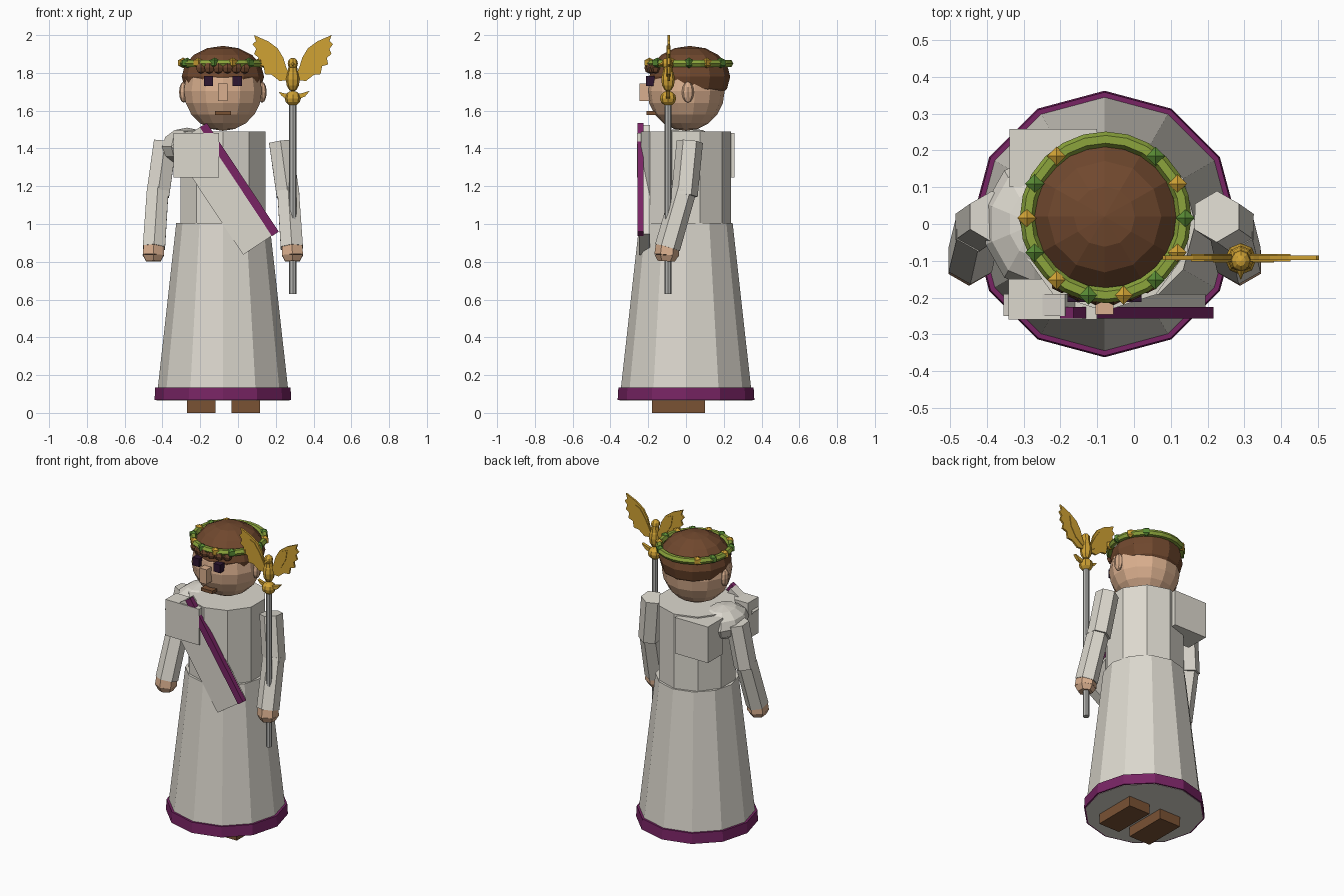
import bpy, bmesh, math
from mathutils import Vector, Matrix

if "Cube" in bpy.data.objects:
    bpy.data.objects.remove(bpy.data.objects["Cube"])

CX = -0.08  # body axis


def mat(name, r, g, b):
    lin = lambda c: ((c / 255 + 0.055) / 1.055) ** 2.4
    m = bpy.data.materials.new(name)
    m.diffuse_color = (lin(r), lin(g), lin(b), 1)
    m.use_nodes = True
    m.node_tree.nodes["Principled BSDF"].inputs["Base Color"].default_value = m.diffuse_color
    return m


CLOTH = mat("cloth_white", 220, 216, 206)
PURPLE = mat("trim_purple", 120, 36, 100)
SKIN = mat("skin", 218, 175, 142)
HAIR = mat("hair_brown", 112, 72, 46)
SHOE = mat("leather_brown", 122, 82, 52)
GOLD = mat("gold", 208, 162, 52)
VINE = mat("vine_green", 140, 165, 60)
LEAF = mat("leaf_green", 88, 138, 52)
EYE = mat("eye_dark", 45, 22, 48)
STEEL = mat("staff_grey", 178, 178, 175)


def finish(name, bm, material):
    bmesh.ops.recalc_face_normals(bm, faces=bm.faces)
    me = bpy.data.meshes.new(name)
    bm.to_mesh(me)
    bm.free()
    me.materials.append(material)
    ob = bpy.data.objects.new(name, me)
    bpy.context.collection.objects.link(ob)
    return ob


def tube(name, low, high, r1, r2, sides, material):
    low, high = Vector(low), Vector(high)
    d = high - low
    rot = Vector((0, 0, 1)).rotation_difference(d).to_matrix().to_4x4()
    bm = bmesh.new()
    bmesh.ops.create_cone(bm, cap_ends=True, segments=sides, radius1=r1, radius2=r2,
                          depth=d.length, matrix=Matrix.Translation((low + high) / 2) @ rot)
    return finish(name, bm, material)


def box(name, lo, hi, material, tilt=0):
    lo, hi = Vector(lo), Vector(hi)
    bm = bmesh.new()
    bmesh.ops.create_cube(bm, size=1, matrix=Matrix.Translation((lo + hi) / 2)
                          @ Matrix.Rotation(tilt, 4, 'Y') @ Matrix.Diagonal((*(hi - lo), 1)))
    return finish(name, bm, material)


def ball(name, c, r, seg, rings, material, cut=None):
    bm = bmesh.new()
    bmesh.ops.create_uvsphere(bm, u_segments=seg, v_segments=rings, radius=1,
                              matrix=Matrix.Translation(c) @ Matrix.Diagonal((*r, 1)))
    if cut:  # keep what lies on the normal's side of the plane
        bmesh.ops.bisect_plane(bm, geom=bm.verts[:] + bm.edges[:] + bm.faces[:],
                               plane_co=cut[0], plane_no=cut[1], clear_inner=True)
        bmesh.ops.holes_fill(bm, edges=[e for e in bm.edges if e.is_boundary])
    return finish(name, bm, material)


def plate(name, pts, y, thick, material):
    bm = bmesh.new()
    f = bm.faces.new([bm.verts.new((x, y - thick / 2, z)) for x, z in pts])
    ext = bmesh.ops.extrude_face_region(bm, geom=[f])
    bmesh.ops.translate(bm, vec=(0, thick, 0),
                        verts=[v for v in ext["geom"] if isinstance(v, bmesh.types.BMVert)])
    return finish(name, bm, material)


# Robe: skirt, hem band, torso
tube("skirt", (CX, 0, 0.065), (CX, 0, 1.005), 0.352, 0.247, 12, CLOTH)
tube("hem_band", (CX, 0, 0.067), (CX, 0, 0.135), 0.362, 0.358, 12, PURPLE)
tube("torso", (CX, 0, 0.98), (CX, 0, 1.49), 0.237, 0.237, 10, CLOTH)

# Draped cloth: diagonal sash with trim, shoulder fold and end panels
TILT = -math.radians(33.5)
box("sash", (-0.18, -0.25, 0.835), (0.02, -0.19, 1.525), CLOTH, TILT)
box("sash_trim", (-0.014, -0.257, 0.89), (0.029, -0.225, 1.58), PURPLE, TILT)
box("front_drape", (-0.341, -0.26, 1.247), (-0.1, -0.15, 1.482), CLOTH)
box("back_drape", (-0.338, 0.1, 1.247), (-0.1, 0.258, 1.482), CLOTH)
ball("shoulder_fold", (-0.27, 0.0, 1.41), (0.14, 0.18, 0.1), 10, 6, CLOTH)

# Shoes
for side, x in (("right", -0.27), ("left", -0.035)):
    box(side + "_shoe", (x, -0.18, 0), (x + 0.152, 0.1, 0.07), SHOE)

# Arms, hands and ears on both sides, and eyes
for side, s in (("right", -1), ("left", 1)):
    p = lambda dx, y, z: (CX + s * dx, y, z)
    tube(side + "_upper_arm", p(0.345, -0.008, 1.15), p(0.305, 0.02, 1.435), 0.07, 0.07, 6, CLOTH)
    tube(side + "_forearm", p(0.365, -0.098, 0.875), p(0.345, -0.01, 1.18), 0.068, 0.066, 6, CLOTH)
    tube(side + "_hand", p(0.368, -0.103, 0.835), p(0.366, -0.098, 0.885), 0.065, 0.062, 6, SKIN)
    tube(side + "_fingers", p(0.368, -0.105, 0.803), p(0.368, -0.103, 0.836), 0.045, 0.065, 6, SKIN)
    ball(side + "_ear", p(0.207, 0.01, 1.698), (0.025, 0.032, 0.056), 8, 6, SKIN)
    x = CX + s * 0.076
    box(side + "_eye", (x - 0.024, -0.212, 1.73), (x + 0.024, -0.165, 1.783), EYE)

# Head and face
ball("head", (CX, 0, 1.705), (0.212, 0.205, 0.212), 14, 10, SKIN)
box("nose", (CX - 0.025, -0.246, 1.65), (CX + 0.025, -0.18, 1.745), SKIN)
box("mouth", (CX - 0.042, -0.209, 1.577), (CX + 0.042, -0.16, 1.597), SHOE)

# Hair cap, lower at the back, with a curled fringe
ball("hair", (CX, 0.02, 1.78), (0.218, 0.214, 0.163), 12, 8, HAIR,
     cut=((CX, -0.2, 1.765), (0, 0.19, 1)))
for i in range(6):
    a = math.radians(-90 + (i - 2.5) * 13)
    ball("fringe_curl", (CX + 0.215 * math.cos(a), 0.02 + 0.215 * math.sin(a), 1.828),
         (0.031, 0.027, 0.033), 6, 4, HAIR)

# Wreath: ring with alternating leaves, bare at the back
bpy.ops.mesh.primitive_torus_add(major_segments=24, minor_segments=6, major_radius=0.212,
                                 minor_radius=0.021, location=(CX + 0.003, 0.018, 1.85))
ring = bpy.context.object
ring.name = "wreath_ring"
ring.data.materials.append(VINE)
for i in range(14):
    if i in (3, 4):
        continue
    a = math.tau * i / 14
    ball("wreath_leaf", (CX + 0.004 + 0.215 * math.cos(a), 0.016 + 0.215 * math.sin(a), 1.853),
         (0.03, 0.03, 0.028), 4, 3, GOLD if i % 2 else LEAF)

# Staff with knob
SX, SY = 0.29, -0.095
tube("staff", (SX, SY, 0.63), (SX, SY, 1.66), 0.019, 0.019, 8, STEEL)
ball("staff_knob", (SX, SY, 1.665), (0.043, 0.043, 0.04), 8, 6, GOLD)

# Bird finial: body, head, beak, tail and wings
ball("bird_body", (SX, SY, 1.765), (0.037, 0.036, 0.065), 8, 6, GOLD)
ball("bird_head", (SX, SY - 0.005, 1.85), (0.027, 0.029, 0.03), 8, 6, GOLD)
tube("bird_neck", (SX, SY, 1.8), (SX, SY, 1.85), 0.028, 0.02, 8, GOLD)
tube("bird_beak", (SX, SY - 0.055, 1.84), (SX, SY - 0.025, 1.848), 0.001, 0.013, 4, GOLD)
plate("bird_tail", [(SX + x, z) for x, z in (
    (-0.075, 1.7), (-0.04, 1.69), (0.04, 1.69), (0.09, 1.705), (0.065, 1.675),
    (0.04, 1.665), (-0.04, 1.665), (-0.06, 1.68))], SY, 0.02, GOLD)
WING = [(0.01, 1.775), (0.035, 1.83), (0.05, 1.88), (0.08, 1.93), (0.13, 1.967), (0.205, 2.0),
        (0.195, 1.968), (0.213, 1.952), (0.194, 1.927), (0.205, 1.9), (0.18, 1.88),
        (0.187, 1.845), (0.155, 1.835), (0.147, 1.793), (0.112, 1.79), (0.07, 1.757), (0.02, 1.762)]
INNER = [(0.02, 1.79), (0.06, 1.87), (0.1, 1.93), (0.135, 1.945), (0.125, 1.88), (0.09, 1.82), (0.04, 1.78)]
for side, s in (("right", -1), ("left", 1)):
    plate(side + "_wing", [(SX + s * x, z) for x, z in WING], SY + 0.003, 0.012, GOLD)
    plate(side + "_wing_coverts", [(SX + s * x, z) for x, z in INNER], SY + 0.003, 0.02, GOLD)
